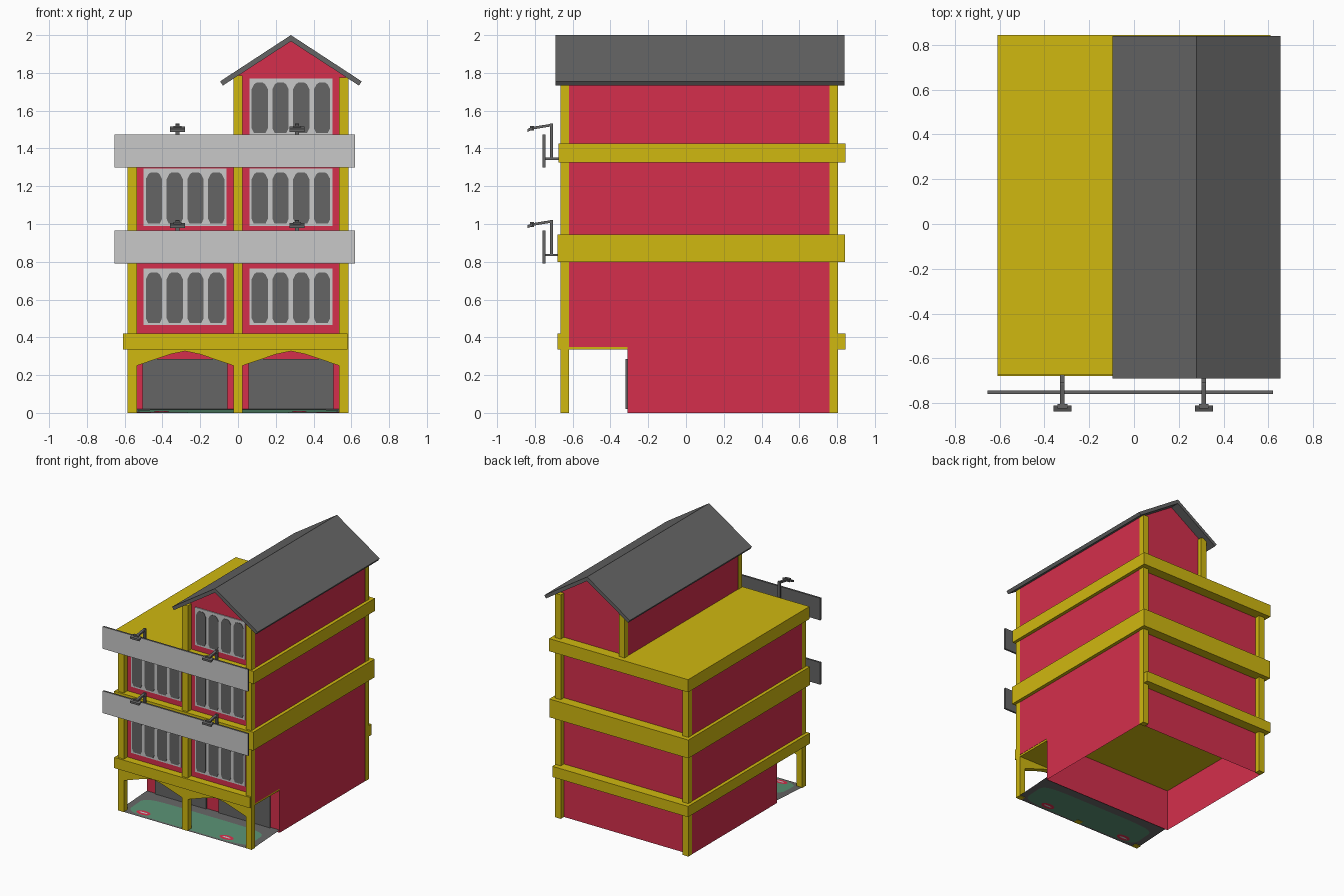
import bpy, bmesh, math
from mathutils import Vector

if "Cube" in bpy.data.objects:
    bpy.data.objects.remove(bpy.data.objects["Cube"])


def material(name, r, g, b):
    m = bpy.data.materials.new(name)
    m.diffuse_color = (r, g, b, 1)
    m.use_nodes = True
    m.node_tree.nodes["Principled BSDF"].inputs["Base Color"].default_value = m.diffuse_color
    return m


RED = material("red", 0.66, 0.028, 0.072)
YELLOW = material("yellow", 0.63, 0.48, 0.005)
DARK = material("dark grey", 0.13, 0.13, 0.13)
LIGHT = material("light grey", 0.58, 0.58, 0.58)
GREEN = material("green", 0.10, 0.28, 0.17)


def finish(bm, name, *mats):
    me = bpy.data.meshes.new(name)
    bm.to_mesh(me)
    bm.free()
    for m in mats:
        me.materials.append(m)
    ob = bpy.data.objects.new(name, me)
    bpy.context.collection.objects.link(ob)
    return ob


def prism(name, pts, y0, y1, *mats):
    """Extrude an (x, z) outline from y0 to y1."""
    bm = bmesh.new()
    f = bm.faces.new([bm.verts.new((x, y0, z)) for x, z in pts])
    new = bmesh.ops.extrude_face_region(bm, geom=[f])["geom"]
    for v in new:
        if isinstance(v, bmesh.types.BMVert):
            v.co.y = y1
    bmesh.ops.recalc_face_normals(bm, faces=bm.faces)
    return finish(bm, name, *mats)


def box(name, x0, x1, y0, y1, z0, z1, *mats):
    return prism(name, [(x0, z0), (x1, z0), (x1, z1), (x0, z1)], y0, y1, *mats)


# Ground floor walls, open underneath, set back behind the portico
W = 0.583
ground = box("ground_floor_walls", -W, W, -0.31, 0.765, 0, 0.35, RED)
bm = bmesh.new()
bm.from_mesh(ground.data)
bmesh.ops.delete(bm, geom=[f for f in bm.faces if abs(f.normal.z) > 0.5], context="FACES")
bm.to_mesh(ground.data)
bm.free()

# Upper floors and the gabled tower
box("upper_floor_walls", -W, W, -0.62, 0.765, 0.35, 1.38, RED)
RX, SLOPE = 0.28, 0.655
prism("tower_walls", [(-0.022, 1.38), (W, 1.38), (W, 1.78), (RX, 1.975), (-0.022, 1.78)],
      -0.62, 0.765, RED)

# Floor bands
box("first_band", -0.61, 0.581, -0.68, 0.845, 0.335, 0.42, YELLOW)
box("second_band", -0.61, 0.61, -0.68, 0.842, 0.80, 0.945, YELLOW)
box("third_band", -0.61, 0.61, -0.675, 0.845, 1.325, 1.425, YELLOW)

# Columns, front and back
for side, y0, y1 in (("front", -0.665, -0.62), ("back", 0.76, 0.805)):
    box(side + "_left_column", -0.585, -0.535, y0, y1, 0, 1.33, YELLOW)
    box(side + "_right_column", 0.535, 0.585, y0, y1, 0, 1.775, YELLOW)
    box(side + "_middle_column", -0.025, 0.025, y0, y1,
        0 if side == "front" else 1.42, 1.785, YELLOW)

# Roof: chevron section
prism("gable_roof", [(RX - 0.375, 1.755), (RX, 2.0), (RX + 0.375, 1.755),
                     (RX + 0.36, 1.733), (RX, 1.967), (RX - 0.36, 1.733)],
      -0.69, 0.84, DARK)


def window(name, cx, z0, z1):
    box(name + "_frame", cx - 0.22, cx + 0.22, -0.627, -0.619, z0, z1, LIGHT)
    for i in range(4):
        c, w = cx - 0.165 + 0.11 * i, 0.043
        a, b = z0 + 0.012, z1 - 0.022
        # pane with chamfered top and bottom
        half = [(w - 0.012, a), (w, a + 0.025), (w, b - 0.035), (w - 0.014, b - 0.008), (w - 0.026, b)]
        pts = [(c + x, z) for x, z in half] + [(c - x, z) for x, z in reversed(half)]
        prism(f"{name}_pane_{i}", pts, -0.630, -0.626, DARK)


for side, cx in (("left", -0.28), ("right", 0.28)):
    # Portico arches and garage doors
    prism(side + "_arch", [(cx - 0.256, 0.34), (cx - 0.256, 0.25), (cx - 0.08, 0.31), (cx, 0.327),
                           (cx + 0.08, 0.31), (cx + 0.256, 0.25), (cx + 0.256, 0.34)],
          -0.664, -0.62, YELLOW)
    box(side + "_garage_door", cx - 0.225, cx + 0.225, -0.32, -0.311, 0.02, 0.285, DARK)
    window(side + "_first_window", cx, 0.465, 0.765)
    window(side + "_second_window", cx, 0.99, 1.295)
window("tower_window", 0.28, 1.47, 1.77)

# Gently sloping portico floor with a green mat and red oval spots
Y0, Y1 = -0.665, -0.31


def floor_plate(name, outline, lift, mat):
    bm = bmesh.new()
    bm.faces.new([bm.verts.new((x, y, 0.02 * (y - Y0) / (Y1 - Y0) + lift)) for x, y in outline])
    bm.normal_update()
    return finish(bm, name, mat)


def oval(cx, cy, rx, ry, power=1.0, n=24):
    pts = []
    for i in range(n):
        a = 2 * math.pi * (i + 0.5) / n
        c, s = math.cos(a), math.sin(a)
        pts.append((cx + rx * math.copysign(abs(c) ** power, c),
                    cy + ry * math.copysign(abs(s) ** power, s)))
    return pts


floor_plate("portico_floor", [(-W, Y0), (W, Y0), (W, Y1), (-W, Y1)], 0.001, DARK)
for tag, s in (("upper", 1), ("lower", -1)):
    floor_plate(tag + "_mat", oval(0, -0.525, 0.53, 0.125, 0.35), 0.001 + 0.0015 * s, GREEN)
    for i, x in enumerate((-0.405, 0.325)):
        floor_plate(f"{tag}_spot_{i}", oval(x, -0.607, 0.058, 0.03), 0.001 + 0.003 * s, RED)
        floor_plate(f"{tag}_spot_centre_{i}", oval(x, -0.607, 0.035, 0.008), 0.001 + 0.004 * s, LIGHT)

# Sign boards (light front face) with lamps on brackets
for level, z in (("lower", 0.79), ("upper", 1.30)):
    sign = box(level + "_sign_board", -0.655, 0.62, -0.76, -0.745, z, z + 0.175, DARK, LIGHT)
    for f in sign.data.polygons:
        f.material_index = int(f.normal.y < -0.5)
    for side, x in (("left", -0.32), ("right", 0.312)):
        n = f"{level}_{side}_"
        box(n + "bracket", x - 0.01, x + 0.01, -0.747, -0.66, z + 0.04, z + 0.052, DARK)
        box(n + "post", x - 0.01, x + 0.01, -0.72, -0.705, z + 0.04, z + 0.232, DARK)
        arm = box(n + "arm", x - 0.01, x + 0.01, -0.815, -0.705, z + 0.218, z + 0.232, DARK)
        for v in arm.data.vertices:
            if v.co.y < -0.8:
                v.co.z -= 0.018
        box(n + "lamp_cap", x - 0.022, x + 0.022, -0.825, -0.805, z + 0.195, z + 0.22, DARK)
        head = box(n + "lamp_head", x - 0.04, x + 0.04, -0.838, -0.81, z + 0.188, z + 0.204, DARK)
        for v in head.data.vertices:
            if v.co.y > -0.82:
                v.co.z += 0.012
